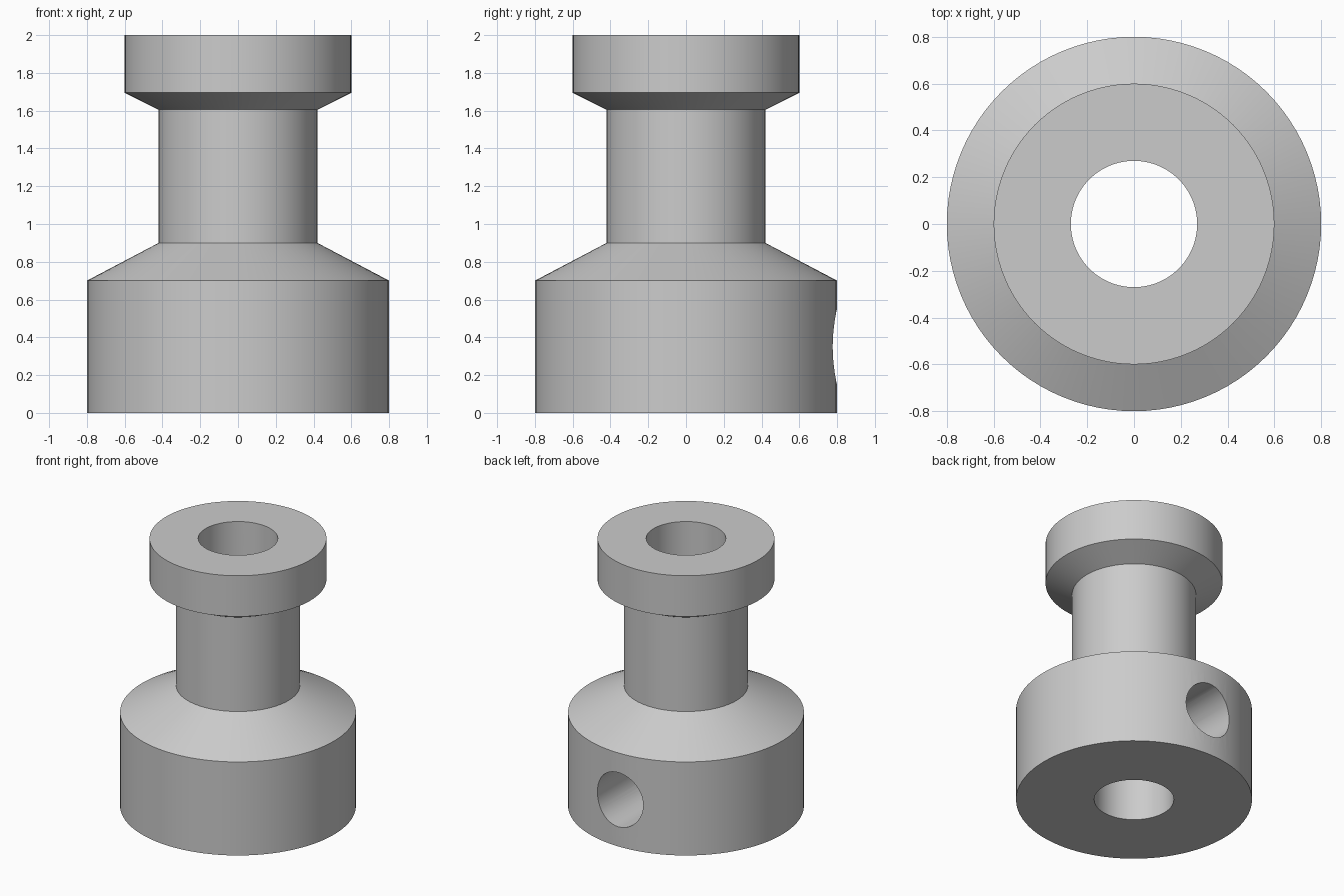
import bpy
import bmesh
import math
from mathutils import Matrix

SEGMENTS = 96

default = bpy.data.objects.get("Cube")
if default:
    bpy.data.objects.remove(default, do_unlink=True)

grey = bpy.data.materials.new("light_grey")
grey.use_nodes = True
colour = (0.6, 0.6, 0.6, 1)
grey.diffuse_color = colour
grey.node_tree.nodes["Principled BSDF"].inputs["Base Color"].default_value = colour


def make_object(name, bm):
    mesh = bpy.data.meshes.new(name)
    bm.to_mesh(mesh)
    bm.free()
    mesh.materials.append(grey)
    obj = bpy.data.objects.new(name, mesh)
    bpy.context.collection.objects.link(obj)
    return obj


def revolve(name, profile):
    """Turn a closed (radius, height) profile around the z axis."""
    bm = bmesh.new()
    rings = []
    for i in range(SEGMENTS):
        a = math.tau * i / SEGMENTS
        rings.append([bm.verts.new((r * math.cos(a), r * math.sin(a), z)) for r, z in profile])
    for i, ring in enumerate(rings):
        following = rings[(i + 1) % SEGMENTS]
        for j in range(len(profile)):
            k = (j + 1) % len(profile)
            bm.faces.new((ring[j], following[j], following[k], ring[k]))
    bmesh.ops.recalc_face_normals(bm, faces=bm.faces)
    return make_object(name, bm)


# Turned body: wide base, conical shoulder, neck, flared head and through bore
body = revolve("turned_knob_body", [
    (0.27, 0), (0.8, 0), (0.8, 0.7), (0.42, 0.9),
    (0.42, 1.605), (0.6, 1.695), (0.6, 2), (0.27, 2),
])

# Cutter for the set screw hole, from the back of the base into the bore
bm = bmesh.new()
bmesh.ops.create_cone(bm, cap_ends=True, segments=48, radius1=1, radius2=1, depth=1)
bm.transform(Matrix.Translation((0, 0.5, 0.35))
             @ Matrix.Diagonal((0.19, 1, 0.203, 1))
             @ Matrix.Rotation(math.pi / 2, 4, "X"))
cutter = make_object("screw_hole_cutter", bm)
cutter.hide_render = True

cut = body.modifiers.new("screw_hole", "BOOLEAN")
cut.operation = "DIFFERENCE"
cut.solver = "EXACT"
cut.object = cutter

# Apply the cut, drop the cutter and smooth the round walls
bpy.ops.object.select_all(action="DESELECT")
body.select_set(True)
bpy.context.view_layer.objects.active = body
bpy.ops.object.modifier_apply(modifier=cut.name)
bpy.data.objects.remove(cutter, do_unlink=True)
bpy.ops.object.shade_smooth_by_angle(angle=math.radians(25))
